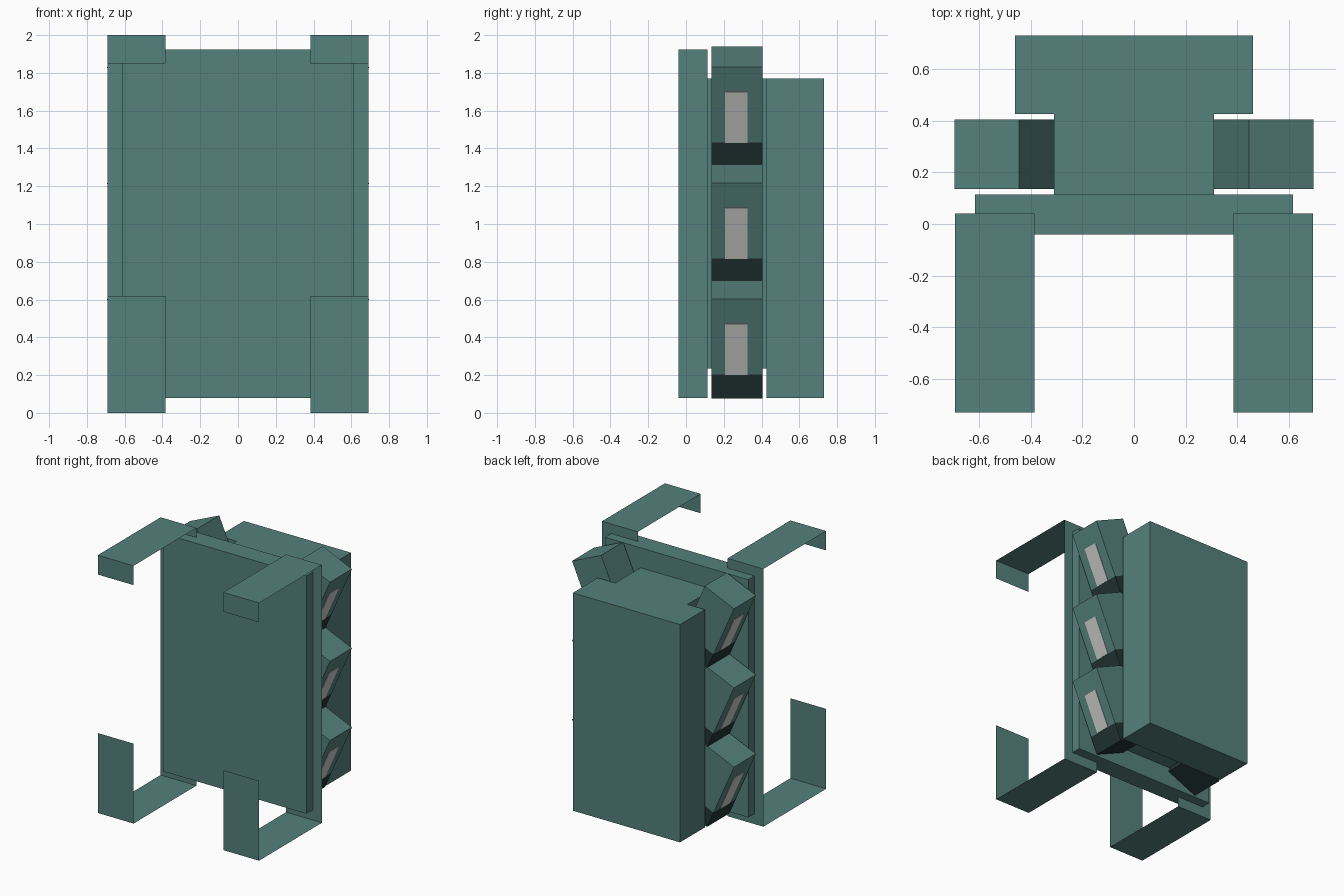
import bpy, bmesh, math
from mathutils import Matrix, Vector

if "Cube" in bpy.data.objects:
    bpy.data.objects.remove(bpy.data.objects["Cube"], do_unlink=True)


def material(name, rgb):
    m = bpy.data.materials.new(name)
    m.use_nodes = True
    m.diffuse_color = (*rgb, 1)
    m.node_tree.nodes["Principled BSDF"].inputs["Base Color"].default_value = (*rgb, 1)
    return m


teal = material("muted_teal", (0.091, 0.220, 0.202))
dark = material("dark_teal", (0.016, 0.036, 0.034))
grey = material("light_grey", (0.58, 0.58, 0.57))


def finish(name, bm, mat):
    bmesh.ops.recalc_face_normals(bm, faces=bm.faces)
    mesh = bpy.data.meshes.new(name)
    bm.to_mesh(mesh)
    bm.free()
    mesh.materials.append(mat)
    obj = bpy.data.objects.new(name, mesh)
    bpy.context.collection.objects.link(obj)
    return obj


def box(name, lo, hi, mat, matrix=None):
    lo, hi = Vector(lo), Vector(hi)
    bm = bmesh.new()
    bmesh.ops.create_cube(bm, size=1)
    for v in bm.verts:
        v.co = Vector([(lo[i] + hi[i]) / 2 + v.co[i] * (hi[i] - lo[i]) for i in range(3)])
    obj = finish(name, bm, mat)
    if matrix:
        obj.matrix_world = matrix
    return obj


# Main body: front plate, narrow core and rear box
box("front_plate", (-0.615, -0.04, 0.08), (0.615, 0.115, 1.925), teal)
box("core", (-0.31, 0.10, 0.235), (0.31, 0.44, 1.77), teal)
box("rear_box", (-0.46, 0.425, 0.08), (0.46, 0.73, 1.77), teal)

# Thin straps: one folded sheet per side, wrapping forward at top and bottom
STRAP_PROFILE = [(-0.73, 1.85), (-0.73, 2.0), (0.04, 2.0),
                 (0.04, 0.0), (-0.73, 0.0), (-0.73, 0.62)]


def strap(name, x0, x1):
    bm = bmesh.new()
    rows = [[bm.verts.new((x, y, z)) for y, z in STRAP_PROFILE] for x in (x0, x1)]
    for i in range(len(STRAP_PROFILE) - 1):
        bm.faces.new((rows[0][i], rows[0][i + 1], rows[1][i + 1], rows[1][i]))
    finish(name, bm, teal)


strap("strap_left", 0.385, 0.692)
strap("strap_right", -0.692, -0.385)

# Tilted side pods, three per side, each with a dark foot and a pale window
TILT = math.radians(23.7)
HALF, LENGTH, FOOT = 0.1365, 0.574, 0.137
for side, label in ((1, "left"), (-1, "right")):
    for i in range(3):
        place = (Matrix.Translation((side * 0.339, 0.27, 1.36 - 0.614 * i))
                 @ Matrix.Rotation(side * TILT, 4, 'Y'))
        tag = f"{label}_{i + 1}"
        box("pod_" + tag, (-HALF, -0.135, FOOT), (HALF, 0.135, LENGTH), teal, place)
        box("pod_foot_" + tag, (-HALF, -0.135, 0), (HALF, 0.135, FOOT), dark, place)
        xs = sorted((side * (HALF - 0.003), side * (HALF + 0.003)))
        box("pod_window_" + tag, (xs[0], -0.064, FOOT), (xs[1], 0.056, FOOT + 0.295),
            grey, place)
